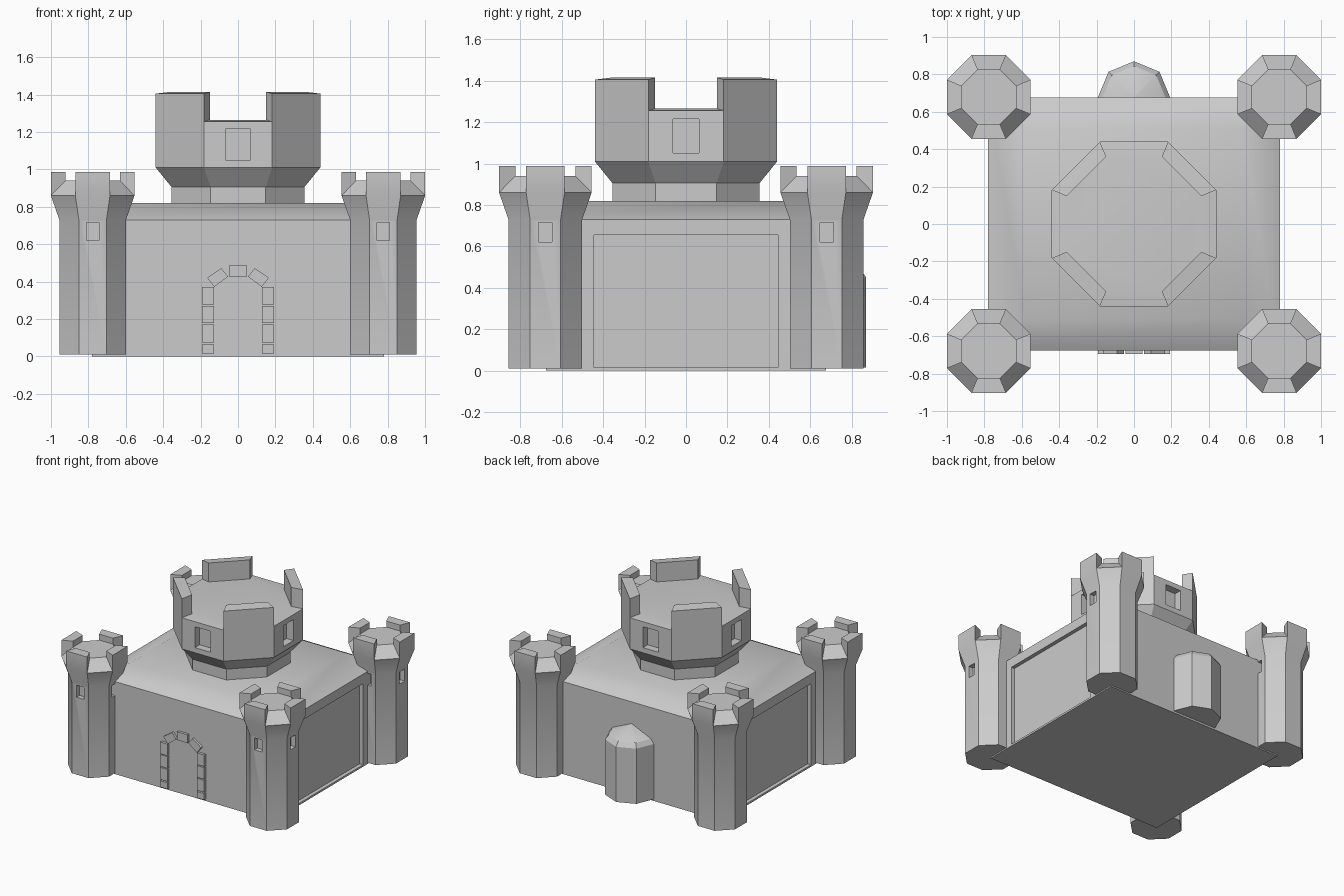
import bpy, bmesh, math

if "Cube" in bpy.data.objects:
    bpy.data.objects.remove(bpy.data.objects["Cube"])

COS = math.cos(math.pi / 8)


def finish(bm, name):
    bmesh.ops.recalc_face_normals(bm, faces=bm.faces)
    mesh = bpy.data.meshes.new(name)
    bm.to_mesh(mesh)
    bm.free()
    obj = bpy.data.objects.new(name, mesh)
    bpy.context.collection.objects.link(obj)
    return obj


def smooth(obj):
    bpy.ops.object.select_all(action='DESELECT')
    obj.select_set(True)
    bpy.context.view_layer.objects.active = obj
    bpy.ops.object.shade_smooth_by_angle(angle=math.radians(30))


def loft(bm, rings):
    """Skin equal-length point rings; returns side faces per band."""
    vs = [[bm.verts.new(p) for p in r] for r in rings]
    n = len(vs[0])
    bands = [[bm.faces.new((a[i], a[(i + 1) % n], b[(i + 1) % n], b[i])) for i in range(n)]
             for a, b in zip(vs, vs[1:])]
    bm.faces.new(vs[0][::-1])
    bm.faces.new(vs[-1])
    return bands


def octagon(apothem, z):
    r = apothem / COS
    return [(r * math.cos(math.pi / 8 + i * math.pi / 4),
             r * math.sin(math.pi / 8 + i * math.pi / 4), z) for i in range(8)]


def rect(x, y, z):
    return [(-x, -y, z), (x, -y, z), (x, y, z), (-x, y, z)]


def add_box(bm, lo, hi):
    loft(bm, [[(lo[0], lo[1], z), (hi[0], lo[1], z), (hi[0], hi[1], z), (lo[0], hi[1], z)]
              for z in (lo[2], hi[2])])


def carve(obj, boxes):
    """Cut recesses into an object and discard the cutter."""
    bm = bmesh.new()
    for lo, hi in boxes:
        add_box(bm, lo, hi)
    cutter = finish(bm, "cutter")
    cutter.hide_render = True
    mod = obj.modifiers.new("recess", 'BOOLEAN')
    mod.operation, mod.solver, mod.object = 'DIFFERENCE', 'EXACT', cutter
    bpy.context.view_layer.objects.active = obj
    bpy.ops.object.modifier_apply(modifier=mod.name)
    bpy.data.objects.remove(cutter)


def turret(name, profile, merlon_parity, merlon_top, lean=0.0):
    """Octagonal tower; every other face of the last band rises into a merlon."""
    bm = bmesh.new()
    rim = loft(bm, [octagon(a, z) for a, z in profile])[-1]
    z_in = profile[-1][1]
    picked = [f for i, f in enumerate(rim) if i % 2 == merlon_parity]
    for f in bmesh.ops.extrude_discrete_faces(bm, faces=picked)['faces']:
        for v in f.verts:
            v.co.z = merlon_top + (lean if abs(v.co.z - z_in) < 1e-4 else 0)
    return finish(bm, name)


# Main hall with sloped roof edge and recessed side panels
bm = bmesh.new()
loft(bm, [rect(.78, .675, 0), rect(.78, .675, .73), rect(.58, .51, .82)])
hall = finish(bm, "main_hall")
carve(hall, [((s * .8 - .05, -.445, .015), (s * .8 + .05, .445, .655)) for s in (-1, 1)])
smooth(hall)

# Central keep with merlons on the diagonals and four windows
keep = turret("central_keep", [(.355, .80), (.355, .905), (.44, 1.01), (.44, 1.255), (.36, 1.265)],
              0, 1.405, .01)
boxes = []
for s in (-1, 1):
    boxes.append(((-.068, s * .43 - .05, 1.05), (.068, s * .43 + .05, 1.215)))
    boxes.append(((s * .43 - .05, -.062, 1.065), (s * .43 + .05, .062, 1.205)))
boxes = [((lo[0], lo[1], 1.05), (hi[0], hi[1], 1.215)) for lo, hi in boxes]
carve(keep, boxes)
smooth(keep)

# Corner towers sharing one mesh, windows on front and right faces
tower = turret("corner_tower", [(.178, .01), (.178, .73), (.2235, .86), (.145, .94)], 1, .987)
carve(tower, [((-.033, -.25, .62), (.033, -.14, .715)), ((.14, -.033, .62), (.25, .033, .715))])
smooth(tower)
tower.location = (.777, .679, 0)
for i, (x, y) in enumerate([(-1, 1), (-1, -1), (1, -1)]):
    copy = tower.copy()
    copy.name = f"corner_tower_{i + 2}"
    copy.location = (.777 * x, .679 * y, 0)
    bpy.context.collection.objects.link(copy)

# Rear apse: round bay with a shallow cone roof, half buried in the wall
bm = bmesh.new()
loft(bm, [[(r * math.cos(i * math.pi / 4), .677 + r * math.sin(i * math.pi / 4), z) for i in range(8)]
          for r, z in ((.193, .015), (.193, .45), (.168, .485), (.001, .56))])
# flatten the hidden half behind the wall face
for v in bm.verts:
    v.co.y = max(v.co.y, .66)
smooth(finish(bm, "rear_apse"))

# Gate surround: stacked jamb stones, leaning arch stones and a keystone
bm = bmesh.new()
leaning = [(.165, .42), (.09, .472), (.053, .427), (.127, .372)]
for s in (-1, 1):
    for z0, z1 in ((.015, .065), (.075, .17), (.178, .27), (.278, .37)):
        add_box(bm, (s * .16 - .032, -.695, z0), (s * .16 + .032, -.66, z1))
    loft(bm, [[(s * x, y, z) for x, z in leaning] for y in (-.695, -.66)])
add_box(bm, (-.045, -.695, .425), (.045, -.66, .49))
finish(bm, "gate_surround")
